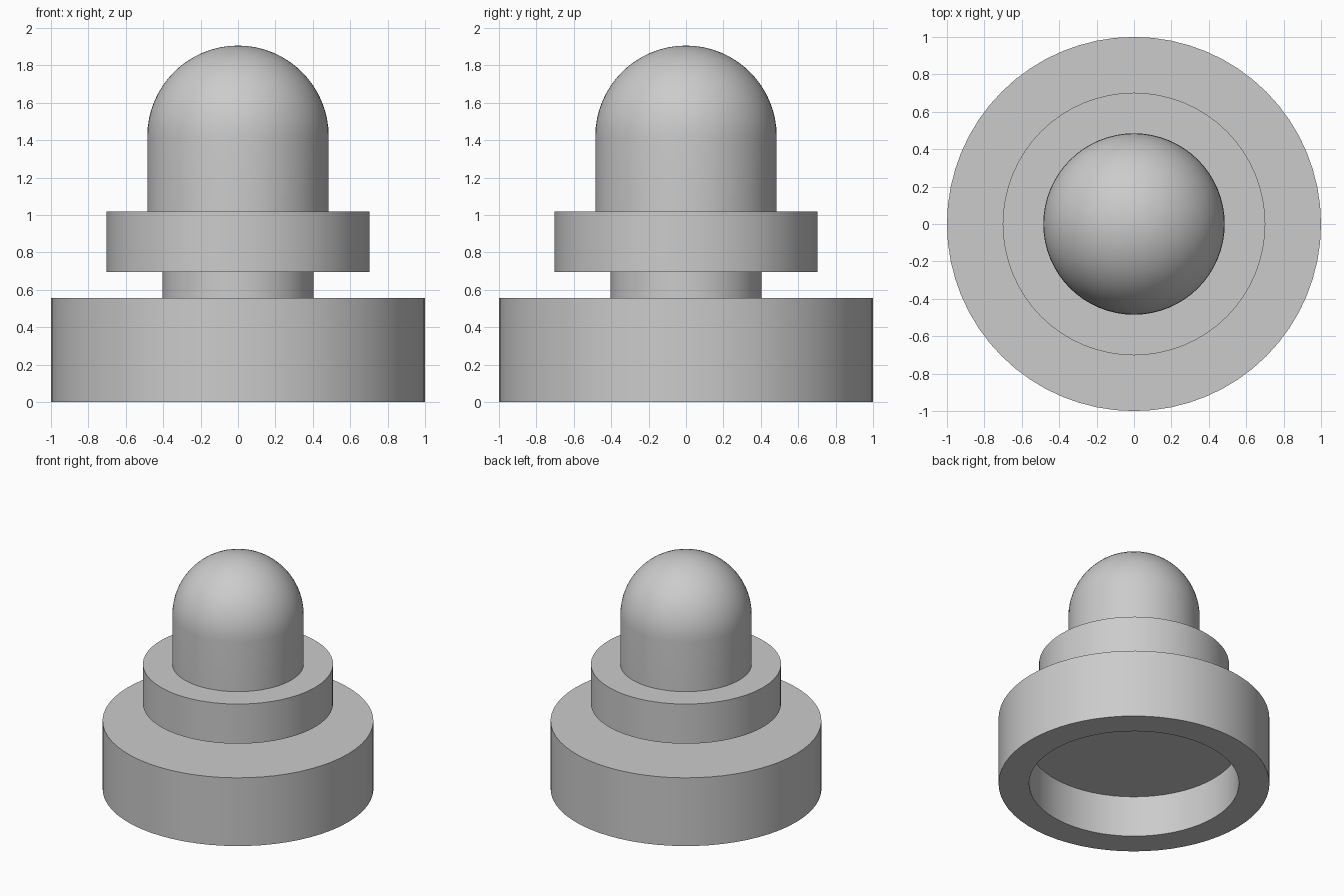
import bpy, bmesh, math

if "Cube" in bpy.data.objects:
    bpy.data.objects.remove(bpy.data.objects["Cube"])

SEGMENTS = 64

grey = bpy.data.materials.new("light_grey")
grey.diffuse_color = (0.6, 0.6, 0.6, 1)
grey.use_nodes = True
grey.node_tree.nodes["Principled BSDF"].inputs["Base Color"].default_value = grey.diffuse_color


def lathe(name, profile):
    """Revolve an (r, z) profile around the z axis."""
    bm = bmesh.new()
    verts = [bm.verts.new((r, 0, z)) for r, z in profile]
    edges = [bm.edges.new(pair) for pair in zip(verts, verts[1:])]
    bmesh.ops.spin(bm, geom=verts + edges, cent=(0, 0, 0), axis=(0, 0, 1),
                   angle=math.tau, steps=SEGMENTS, use_duplicate=False)
    bmesh.ops.remove_doubles(bm, verts=bm.verts, dist=1e-4)
    bmesh.ops.recalc_face_normals(bm, faces=bm.faces)
    mesh = bpy.data.meshes.new(name)
    bm.to_mesh(mesh)
    bm.free()
    mesh.materials.append(grey)
    obj = bpy.data.objects.new(name, mesh)
    bpy.context.collection.objects.link(obj)
    bpy.ops.object.select_all(action='DESELECT')
    obj.select_set(True)
    bpy.context.view_layer.objects.active = obj
    bpy.ops.object.shade_smooth_by_angle(angle=math.radians(30))
    return obj


BASE_TOP, COLLAR_LOW, COLLAR_TOP = 0.556, 0.695, 1.018
DOME_R, DOME_Z = 0.485, 1.421

# Wide base with a round recess underneath
lathe("base", [(0, 0.335), (0.775, 0.335), (0.775, 0), (1, 0),
               (1, BASE_TOP), (0, BASE_TOP)])

# Narrow neck, closed by the base and the collar
lathe("neck", [(0.404, BASE_TOP), (0.404, COLLAR_LOW)])

# Collar disc
lathe("collar", [(0, COLLAR_LOW), (0.702, COLLAR_LOW),
                 (0.702, COLLAR_TOP), (0, COLLAR_TOP)])

# Round-topped post
arc = [(DOME_R * math.cos(a), DOME_Z + DOME_R * math.sin(a))
       for a in (i * math.pi / 32 for i in range(17))]
lathe("domed_post", [(DOME_R, COLLAR_TOP)] + arc)
